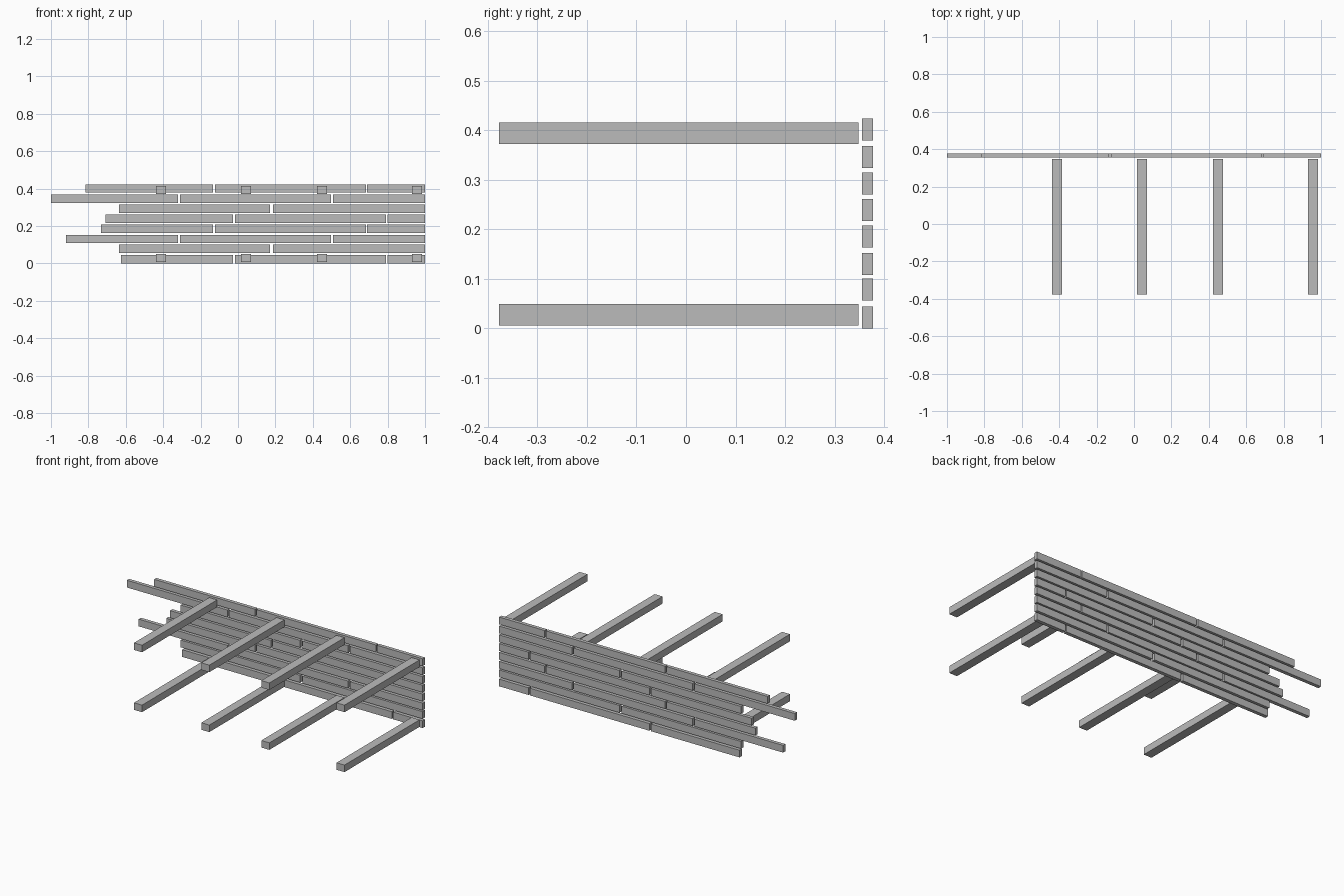
import bpy

cube = bpy.data.objects.get("Cube")
if cube:
    bpy.data.objects.remove(cube, do_unlink=True)

# Single plain grey material
grey = bpy.data.materials.new("plain_grey")
grey.use_nodes = True
colour = (0.5, 0.5, 0.5, 1)
grey.diffuse_color = colour
grey.node_tree.nodes["Principled BSDF"].inputs["Base Color"].default_value = colour


def box(name, xs, ys, zs):
    """Box spanning the given ranges on each axis."""
    spans = (xs, ys, zs)
    bpy.ops.mesh.primitive_cube_add(size=1, location=[(a + b) / 2 for a, b in spans])
    ob = bpy.context.object
    ob.name = name
    ob.scale = [b - a for a, b in spans]
    bpy.ops.object.transform_apply(location=False, rotation=False, scale=True)
    ob.data.materials.append(grey)


# Wall planks: each row has a height, a ragged right end and its joints (end, start)
JOINT_A = [(-0.027, -0.016), (0.791, 0.800)]
JOINT_B = [(0.171, 0.187)]
JOINT_C = [(-0.320, -0.309), (0.496, 0.508)]
JOINT_D = [(-0.133, -0.123), (0.684, 0.691)]
ROWS = [
    (0.000, -0.626, JOINT_A),
    (0.056, -0.636, JOINT_B),
    (0.108, -0.920, JOINT_C),
    (0.163, -0.733, JOINT_D),
    (0.217, -0.708, JOINT_A),
    (0.270, -0.636, JOINT_B),
    (0.324, -1.000, JOINT_C),
    (0.379, -0.815, JOINT_D),
]
PLANK_HEIGHT = 0.044
for row, (z, start, joints) in enumerate(ROWS, 1):
    for n, (end, following) in enumerate(joints + [(1.0, None)], 1):
        box(f"wall_plank_{row}_{n}", (start, end), (0.355, 0.377), (z, z + PLANK_HEIGHT))
        start = following

# Floor and ceiling beams running forward from the wall
for level, z in (("lower", 0.006), ("upper", 0.372)):
    for n, x in enumerate((-0.412, 0.043, 0.449, 0.957), 1):
        box(f"{level}_beam_{n}", (x - 0.027, x + 0.027), (-0.377, 0.348), (z, z + 0.043))
